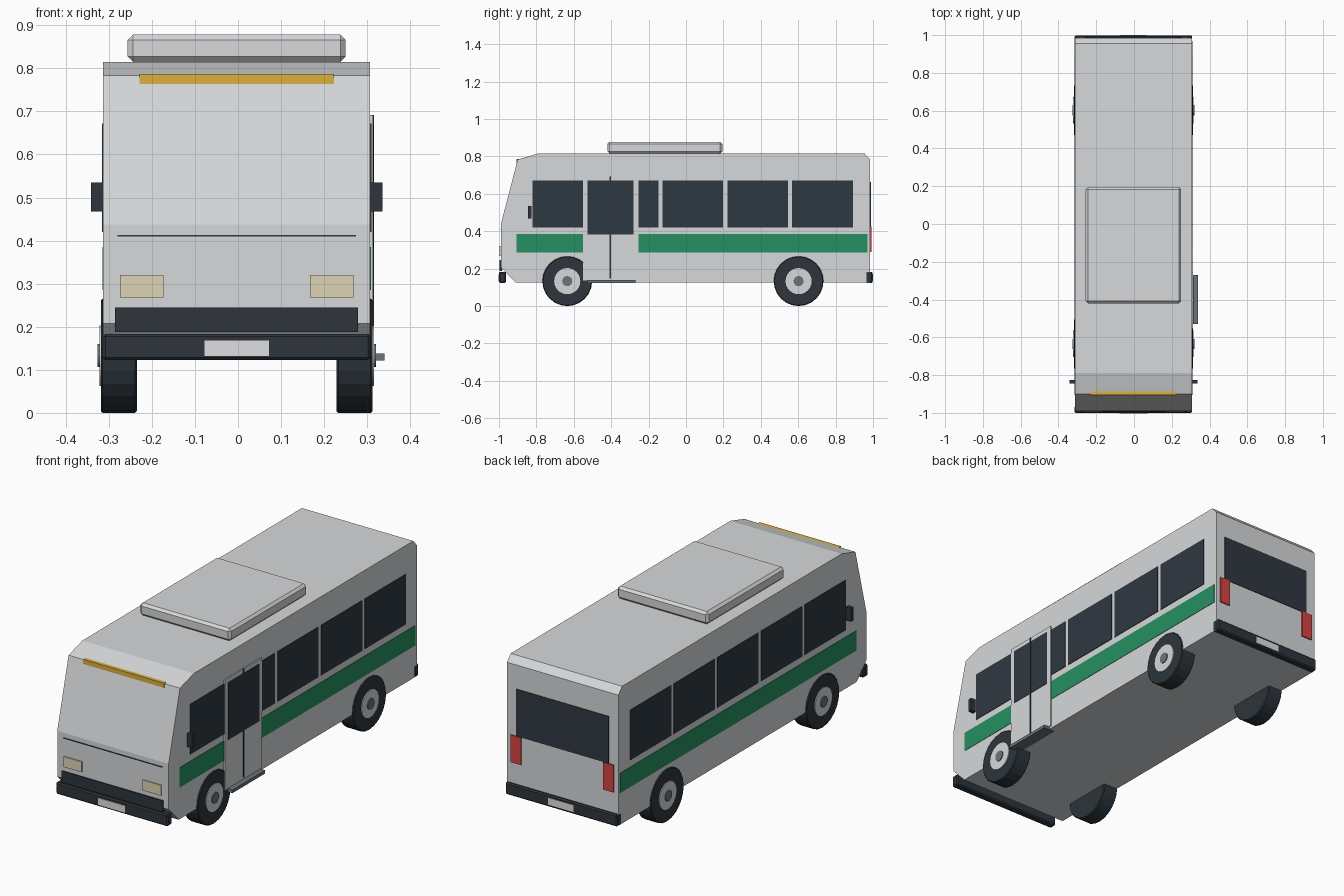
import bpy, bmesh, math
from mathutils import Matrix

cube = bpy.data.objects.get("Cube")
if cube:
    bpy.data.objects.remove(cube, do_unlink=True)

CX = -0.003      # body centre line
HALF = 0.31      # body half width


def material(name, r, g, b):
    m = bpy.data.materials.new(name)
    m.use_nodes = True
    m.diffuse_color = (r, g, b, 1)
    m.node_tree.nodes["Principled BSDF"].inputs["Base Color"].default_value = (r, g, b, 1)
    return m


PAINT = material("body paint", 0.68, 0.69, 0.70)
GLASS = material("dark glass", 0.028, 0.04, 0.053)
RUBBER = material("black rubber", 0.026, 0.036, 0.045)
GREEN = material("green stripe", 0.018, 0.28, 0.12)
AMBER = material("amber sign", 0.72, 0.44, 0.05)
RED = material("red lamp", 0.66, 0.06, 0.055)
LAMP = material("warm headlight", 0.73, 0.66, 0.47)
STEEL = material("slate metal", 0.14, 0.175, 0.21)
WHITE = material("white plate", 0.74, 0.74, 0.75)


def finish(name, bm, mat):
    bmesh.ops.recalc_face_normals(bm, faces=bm.faces)
    mesh = bpy.data.meshes.new(name)
    bm.to_mesh(mesh)
    bm.free()
    mesh.materials.append(mat)
    ob = bpy.data.objects.new(name, mesh)
    bpy.context.scene.collection.objects.link(ob)
    return ob


def box(name, mat, xs, ys, zs, bevel=0):
    """Box from its x, y and z ranges, x measured from the centre line."""
    bm = bmesh.new()
    bmesh.ops.create_cube(bm, size=1)
    for v in bm.verts:
        for i, (lo, hi) in enumerate((xs, ys, zs)):
            v.co[i] = lo if v.co[i] < 0 else hi
        v.co.x += CX
    if bevel:
        bmesh.ops.bevel(bm, geom=bm.edges[:], offset=bevel, segments=1, affect='EDGES')
    return finish(name, bm, mat)


def side_plate(name, mat, side, ys, zs, out=0.003):
    """Thin plate on the left (+1) or right (-1) wall."""
    xs = sorted((side * (HALF - 0.002), side * (HALF + out)))
    return box(name, mat, xs, ys, zs)


def disc(name, mat, side, inner, outer, y, z, radius, bevel=0):
    """Cylinder along x between two distances from the centre line."""
    bm = bmesh.new()
    turn = Matrix.Translation((CX + side * (inner + outer) / 2, y, z)) @ Matrix.Rotation(math.pi / 2, 4, 'Y')
    bmesh.ops.create_cone(bm, cap_ends=True, segments=24, radius1=radius, radius2=radius,
                          depth=outer - inner, matrix=turn)
    if bevel:
        rims = [e for e in bm.edges if any(len(f.verts) > 4 for f in e.link_faces)]
        bmesh.ops.bevel(bm, geom=rims, offset=bevel, segments=1, affect='EDGES')
    return finish(name, bm, mat)


# Body shell: side profile extruded across the width
profile = [(-0.91, 0.125), (-0.99, 0.207), (-0.99, 0.437), (-0.9, 0.783),
           (-0.79, 0.815), (0.955, 0.815), (0.985, 0.782), (0.985, 0.125)]
bm = bmesh.new()
face = bm.faces.new([bm.verts.new((CX - HALF, y, z)) for y, z in profile])
grown = bmesh.ops.extrude_face_region(bm, geom=[face])["geom"]
bmesh.ops.translate(bm, vec=(2 * HALF, 0, 0),
                    verts=[g for g in grown if isinstance(g, bmesh.types.BMVert)])
finish("body_shell", bm, PAINT)

# Roof unit
box("roof_unit", PAINT, (-0.253, 0.253), (-0.42, 0.195), (0.815, 0.878), 0.012)

# Windows, stripes, mirrors and wheels on both sides
pitch = 0.347
for side, label in ((1, "left"), (-1, "right")):
    for i in range(5):
        start = -0.82 + i * pitch
        side_plate(f"{label}_window_{i + 1}", GLASS, side, (start, start + pitch - 0.022), (0.42, 0.672))
    side_plate(f"{label}_stripe", GREEN, side, (-0.905, 0.97), (0.285, 0.385), 0.002)
    box(f"{label}_mirror", RUBBER, sorted((side * 0.309, side * 0.338)), (-0.845, -0.825), (0.467, 0.535))
    for y, place in ((-0.635, "front"), (0.602, "rear")):
        disc(f"{label}_{place}_tyre", RUBBER, side, 0.232, 0.315, y, 0.133, 0.133, 0.004)
        disc(f"{label}_{place}_hub", PAINT, side, 0.29, 0.319, y, 0.133, 0.07)
        disc(f"{label}_{place}_hub_cap", STEEL, side, 0.3, 0.323, y, 0.133, 0.027)

# Passenger door on the left wall
side_plate("door_panel", PAINT, 1, (-0.552, -0.255), (0.137, 0.692), 0.006)
side_plate("door_glass", GLASS, 1, (-0.527, -0.28), (0.382, 0.67), 0.008)
side_plate("door_seam", RUBBER, 1, (-0.408, -0.4), (0.147, 0.692), 0.009)
box("door_step", STEEL, (0.28, 0.343), (-0.53, -0.27), (0.122, 0.138))

# Front face
box("front_bumper", RUBBER, (-0.311, 0.311), (-1.0, -0.962), (0.123, 0.183), 0.006)
box("front_plate", WHITE, (-0.075, 0.075), (-1.003, -0.998), (0.132, 0.168))
box("front_grille", RUBBER, (-0.282, 0.282), (-0.996, -0.985), (0.188, 0.245))
box("front_seam", RUBBER, (-0.277, 0.277), (-0.993, -0.985), (0.409, 0.413))
for side, label in ((1, "left"), (-1, "right")):
    box(f"{label}_headlight", LAMP, sorted((side * 0.17, side * 0.271)), (-0.996, -0.985), (0.268, 0.32))
box("route_sign", AMBER, (-0.226, 0.226), (-0.905, -0.885), (0.763, 0.787))

# Rear face
box("rear_bumper", RUBBER, (-0.311, 0.311), (0.96, 0.998), (0.123, 0.183), 0.006)
box("rear_plate", WHITE, (-0.07, 0.07), (0.996, 1.0), (0.135, 0.17))
box("rear_window", GLASS, (-0.257, 0.257), (0.983, 0.988), (0.425, 0.662))
for side, label in ((1, "left"), (-1, "right")):
    box(f"{label}_tail_lamp", RED, sorted((side * 0.228, side * 0.287)), (0.983, 0.991), (0.288, 0.425))
